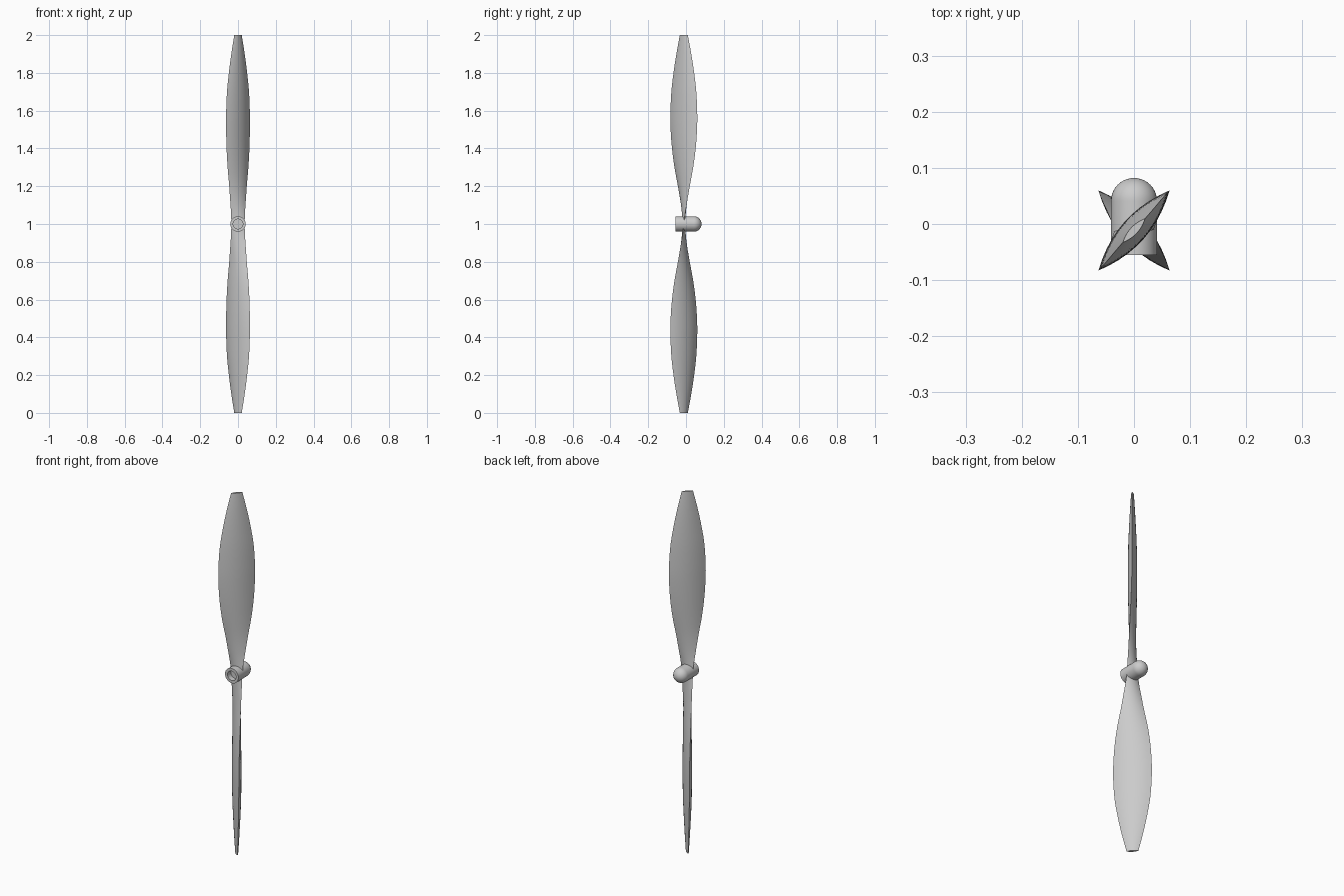
import bpy, bmesh, math
from mathutils import Vector

if "Cube" in bpy.data.objects:
    bpy.data.objects.remove(bpy.data.objects["Cube"])

grey = bpy.data.materials.new("light grey")
grey.diffuse_color = (0.6, 0.6, 0.6, 1)
grey.use_nodes = True
grey.node_tree.nodes["Principled BSDF"].inputs["Base Color"].default_value = grey.diffuse_color

HUB_Z, BLADE_Y = 1.0, -0.0115
# blade stations: distance from hub, half chord, twist in degrees
STATIONS = [(0.0, 0.035, 0), (0.05, 0.037, 9), (0.1, 0.042, 20), (0.2, 0.056, 34),
            (0.3, 0.074, 42), (0.4, 0.087, 46), (0.5, 0.094, 48), (0.58, 0.095, 48.5),
            (0.7, 0.088, 48.5), (0.8, 0.073, 48.5), (0.9, 0.053, 48), (1.0, 0.029, 47)]


def finish(bm, name):
    bmesh.ops.remove_doubles(bm, verts=bm.verts, dist=1e-5)
    bmesh.ops.recalc_face_normals(bm, faces=bm.faces)
    me = bpy.data.meshes.new(name)
    bm.to_mesh(me)
    bm.free()
    me.materials.append(grey)
    ob = bpy.data.objects.new(name, me)
    bpy.context.collection.objects.link(ob)
    bpy.ops.object.select_all(action='DESELECT')
    ob.select_set(True)
    bpy.context.view_layer.objects.active = ob
    bpy.ops.object.shade_smooth_by_angle(angle=math.radians(35))
    return ob


def station(r):
    """Smooth (Catmull-Rom) chord and twist at distance r."""
    i = max(k for k in range(len(STATIONS) - 1) if STATIONS[k][0] <= r + 1e-9)
    p1, p2 = STATIONS[i], STATIONS[i + 1]
    p0, p3 = STATIONS[max(i - 1, 0)], STATIONS[min(i + 2, len(STATIONS) - 1)]
    h = p2[0] - p1[0]
    t = (r - p1[0]) / h
    out = []
    for k in (1, 2):
        m1 = (p2[k] - p0[k]) / (p2[0] - p0[0]) * h
        m2 = (p3[k] - p1[k]) / (p3[0] - p1[0]) * h
        out.append((2*t**3 - 3*t**2 + 1) * p1[k] + (t**3 - 2*t**2 + t) * m1
                   + (3*t**2 - 2*t**3) * p2[k] + (t**3 - t**2) * m2)
    return out


# twisted blade: lens sections lofted outward from the hub
def blade(name, side):
    bm = bmesh.new()
    n, rings = 10, []
    lens = [(-1 + 2*k/n, 1) for k in range(n)] + [(1 - 2*k/n, -1) for k in range(n)]
    for j in range(41):
        r = j / 40
        half, twist = station(r)
        c, s = math.cos(math.radians(twist)), math.sin(math.radians(twist))
        ring = []
        for u, sg in lens:
            a, b = u * half, sg * 0.24 * half * (1 - u*u)
            x, y = a*c - b*s, a*s + b*c
            ring.append(bm.verts.new((side*x, BLADE_Y + y, HUB_Z + side*r)))
        rings.append(ring)
    for p, q in zip(rings, rings[1:]):
        for k in range(2*n):
            m = (k + 1) % (2*n)
            bm.faces.new((p[k], p[m], q[m], q[k]))
    bm.faces.new(rings[0])
    bm.faces.new(rings[-1])
    return finish(bm, name)


blade("upper_blade", 1)
blade("lower_blade", -1)

# hub: lathed around y, with a bored front and a domed back
R = 0.041
profile = [(0, -0.025), (0.026, -0.025), (0.026, -0.055), (R, -0.055)]
profile += [(R * math.cos(a), 0.041 + R * math.sin(a))
            for a in (math.pi / 2 * k / 10 for k in range(11))]
bm = bmesh.new()
vs = [bm.verts.new((r, y, HUB_Z)) for r, y in profile]
es = [bm.edges.new(e) for e in zip(vs, vs[1:])]
bmesh.ops.spin(bm, geom=vs + es, cent=Vector((0, 0, HUB_Z)), axis=Vector((0, 1, 0)),
               angle=2*math.pi, steps=40)
finish(bm, "hub")
